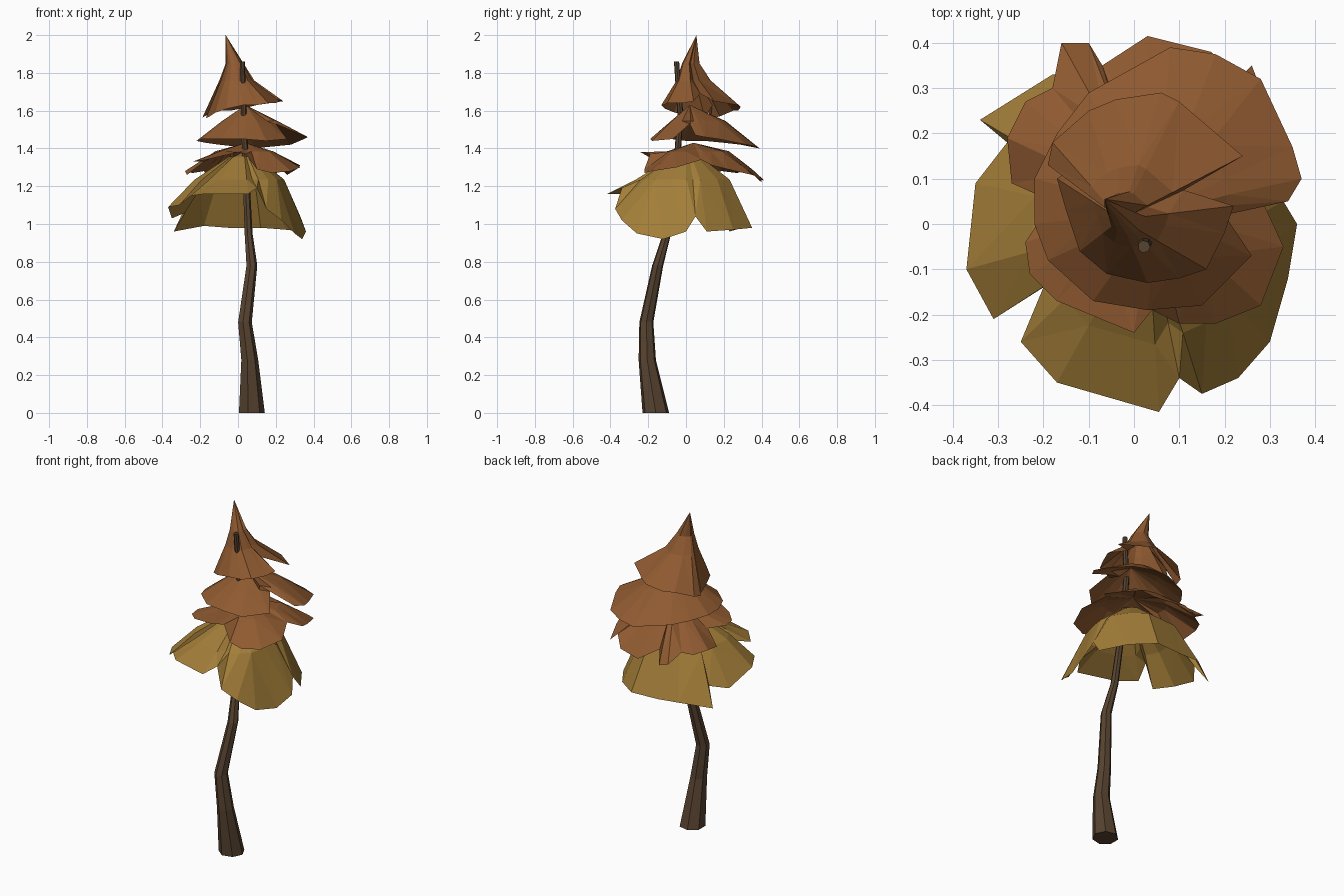
import bpy
import bmesh
import math
from mathutils import Vector

default_cube = bpy.data.objects.get("Cube")
if default_cube:
    bpy.data.objects.remove(default_cube, do_unlink=True)


def make_material(name, colour):
    material = bpy.data.materials.new(name)
    material.use_nodes = True
    rgba = (*colour, 1)
    material.diffuse_color = rgba
    shader = material.node_tree.nodes["Principled BSDF"]
    shader.inputs["Base Color"].default_value = rgba
    shader.inputs["Roughness"].default_value = 0.9
    return material


def finish(name, mesh_builder, material):
    """Turn a bmesh into a flat shaded object with one material."""
    mesh = bpy.data.meshes.new(name)
    mesh_builder.to_mesh(mesh)
    mesh_builder.free()
    mesh.materials.append(material)
    part = bpy.data.objects.new(name, mesh)
    bpy.context.collection.objects.link(part)
    return part


def bridge(builder, lower, upper):
    """Join two rings of equal size with quads."""
    count = len(lower)
    for i in range(count):
        j = (i + 1) % count
        builder.faces.new((lower[i], lower[j], upper[j], upper[i]))


def make_trunk(name, path, material, sides=7):
    """Tapered tube through (x, y, z, radius) stations, given in hundredths."""
    builder = bmesh.new()
    rings = []
    for x, y, z, radius in path:
        ring = []
        for i in range(sides):
            angle = math.tau * i / sides
            offset = Vector((math.cos(angle), math.sin(angle), 0)) * radius
            ring.append(builder.verts.new((Vector((x, y, z)) + offset) / 100))
        rings.append(ring)
    for lower, upper in zip(rings, rings[1:]):
        bridge(builder, lower, upper)
    builder.faces.new(rings[0][::-1])
    builder.faces.new(rings[-1])
    return finish(name, builder, material)


def make_skirt(name, tip, core, rim, inner_rings, material):
    """Ragged open cone from a tip to a rim outline, in hundredths.

    Each inner ring is (spread, height): the rim outline shrunk around the
    core axis at a level height. Short rim points become the notches.
    """
    builder = bmesh.new()
    tip_vert = builder.verts.new(Vector(tip) / 100)
    axis = Vector(core)
    rings = []
    for spread, height in inner_rings:
        ring = []
        for x, y, _ in rim:
            flat = axis.lerp(Vector((x, y)), spread)
            ring.append(builder.verts.new(Vector((*flat, height)) / 100))
        rings.append(ring)
    rings.append([builder.verts.new(Vector(point) / 100) for point in rim])

    first = rings[0]
    for i, vert in enumerate(first):
        builder.faces.new((tip_vert, vert, first[(i + 1) % len(first)]))
    for inner, outer in zip(rings, rings[1:]):
        bridge(builder, outer, inner)
    bmesh.ops.triangulate(builder, faces=builder.faces[:])
    return finish(name, builder, material)


bark = make_material("dark bark", (0.095, 0.056, 0.030))
gold = make_material("golden foliage", (0.365, 0.207, 0.040))
rust = make_material("rust foliage", (0.275, 0.102, 0.030))

# Crooked trunk, leaning back and ending in a bare tip beside the crown
make_trunk("trunk", [
    (7, -16, 0, 7.2), (6, -20.5, 28, 4.7), (3.5, -21, 48, 3.8),
    (7.2, -15, 78, 3), (5.5, -10, 95, 2.2), (4, -5, 130, 1.8),
    (3, -3, 158, 1.6), (2.2, -5, 186, 1.4),
], bark)

# Wide golden skirt at the bottom of the crown
make_skirt("lower_foliage", (3, 1, 138), (3, 1), [
    (36, 0, 96), (33, 5, 104), (34, 11, 96), (25, 25, 97), (12, 35, 98),
    (-5, 34, 98), (-18, 33, 99), (-34, 23, 96), (-28, 18, 106),
    (-35, 9, 103), (-37, -10, 109), (-31, -21, 110), (-20, -14, 119),
    (-25, -26, 115), (-17, -35, 116), (5.5, -41.5, 116), (10, -34, 119),
    (15, -37.5, 108), (23, -34, 102), (30, -26, 95), (34, -12, 92),
], [(0.2, 135.5), (0.65, 123.5)], gold)

# Shallow ragged skirt
make_skirt("middle_foliage", (4, 4, 143), (4, 4), [
    (27, 8, 134), (33, 14, 131), (31, 22, 129), (26, 35, 126),
    (23, 32, 129), (17, 38, 124), (3, 41.5, 123), (-7, 35, 129),
    (-10, 40, 122), (-16, 40, 124), (-18, 30, 128), (-24, 27, 127),
    (-28, 19, 128), (-27, 9, 126), (-18, 5, 133), (-24, -4, 133),
    (-23, -11, 133), (-17, -17, 134), (0, -24, 138), (4, -19, 137),
    (10, -22, 129), (18, -22, 127), (28, -18, 128), (33, -5, 130),
], [(0.5, 138.5)], rust)

# Skirt below the crown top
make_skirt("upper_foliage", (4, 2, 163), (5, 3), [
    (37, 10, 146), (35, 17, 145), (28, 32, 142), (18, 37.5, 141),
    (8, 39, 140), (-10, 29, 142), (-17, 20, 143), (-22, 10, 144),
    (-22, 0, 144), (-19, -8, 145), (-9, -17, 145), (3, -19, 145),
    (15, -18, 144), (26, -7, 145), (20, 2, 153), (34, 5, 147),
], [(0.5, 154.5)], rust)

# Steep crown top with a bent point
make_skirt("top_foliage", (-6.5, 5.5, 200), (-3, 1), [
    (11, 7.5, 169), (24, 15, 165), (10, 27, 163), (6, 29, 162),
    (-4, 27.5, 160), (-10, 25, 160), (-18, 18, 157), (-19, 13, 156),
    (-11, 14, 163), (-17, 10, 156), (-15, 3, 157), (-12, -6, 159),
    (-6, -11, 161), (3, -13, 163), (10, -12, 163), (16, -10, 164),
    (20, -2, 164), (22, 4, 165),
], [(0.22, 185), (0.43, 176)], rust)
